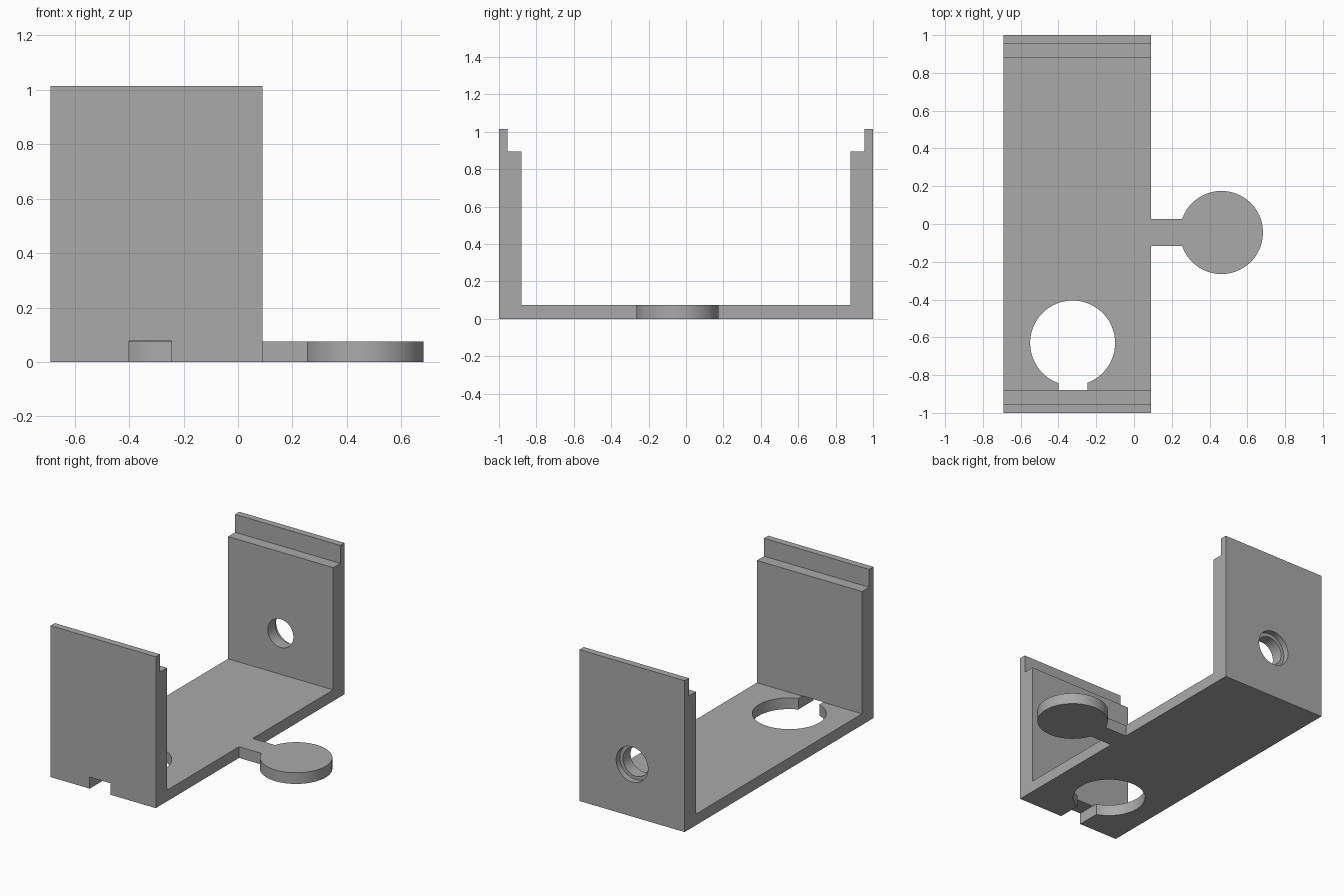
import bpy, bmesh, math
from mathutils import Matrix, Vector

if "Cube" in bpy.data.objects:
    bpy.data.objects.remove(bpy.data.objects["Cube"])

grey = bpy.data.materials.new("grey plastic")
grey.diffuse_color = (0.40, 0.40, 0.40, 1)
grey.use_nodes = True
grey.node_tree.nodes["Principled BSDF"].inputs["Base Color"].default_value = grey.diffuse_color

X0, X1 = -0.69, 0.09       # bracket width
FLOOR = 0.075              # floor thickness


def prism(name, outline, offset):
    """Extrude a closed 3D outline along offset."""
    bm = bmesh.new()
    face = bm.faces.new([bm.verts.new(p) for p in outline])
    ext = bmesh.ops.extrude_face_region(bm, geom=[face])
    verts = [g for g in ext["geom"] if isinstance(g, bmesh.types.BMVert)]
    bmesh.ops.translate(bm, vec=Vector(offset), verts=verts)
    bmesh.ops.recalc_face_normals(bm, faces=bm.faces[:])
    mesh = bpy.data.meshes.new(name)
    bm.to_mesh(mesh)
    bm.free()
    mesh.materials.append(grey)
    obj = bpy.data.objects.new(name, mesh)
    bpy.context.collection.objects.link(obj)
    return obj


def circle(cx, cy, r, n=64, start=0.0, sweep=2 * math.pi, closed=True):
    steps = n if closed else n - 1
    return [(cx + r * math.cos(start + sweep * i / steps),
             cy + r * math.sin(start + sweep * i / steps)) for i in range(n)]


def select(obj):
    bpy.ops.object.select_all(action='DESELECT')
    obj.select_set(True)
    bpy.context.view_layer.objects.active = obj


def cut(target, cutter):
    mod = target.modifiers.new("cut", 'BOOLEAN')
    mod.operation = 'DIFFERENCE'
    mod.solver = 'EXACT'
    mod.object = cutter
    select(target)
    bpy.ops.object.modifier_apply(modifier=mod.name)
    bpy.data.objects.remove(cutter)


# U-shaped bracket with a stepped lip on top of each wall
half = [(1.0, 0.0), (1.0, 1.015), (0.955, 1.015), (0.955, 0.895),
        (0.88, 0.895), (0.88, FLOOR)]
profile = half + [(-y, z) for y, z in reversed(half)]
bracket = prism("bracket", [(X0, y, z) for y, z in profile], (X1 - X0, 0, 0))

# Round opening in the floor
cut(bracket, prism("floor_hole", [(x, y, -0.1) for x, y in circle(-0.325, -0.63, 0.225)],
                   (0, 0, 0.3)))

# Key slot from the floor opening out under the front wall
cut(bracket, prism("key_slot", [(x, y, -0.1) for x, y in
                                [(-0.40, -1.1), (-0.245, -1.1), (-0.245, -0.7), (-0.40, -0.7)]],
                   (0, 0, 0.177)))

# Counterbored hole in the back wall: narrow inside, wide outside
for r, y in ((0.095, 0.8), (0.118, 0.96)):
    cut(bracket, prism("back_hole", [(x, y, z) for x, z in circle(-0.30, 0.35, r, 48)],
                       (0, 0.3, 0)))

# Side tab: narrow bridge ending in a round disc
R, CX, CY = 0.22, 0.463, -0.045
a = math.asin(0.0725 / R)
arc = circle(CX, CY, R, 60, math.pi + a, 2 * math.pi - 2 * a, closed=False)
outline = [(X1, CY + 0.0725), (X1, CY - 0.0725)] + arc
tab = prism("side_tab", [(x, y, 0) for x, y in outline], (0, 0, FLOOR))

for obj in (bracket, tab):
    select(obj)
    bpy.ops.object.shade_smooth_by_angle(angle=math.radians(30))
